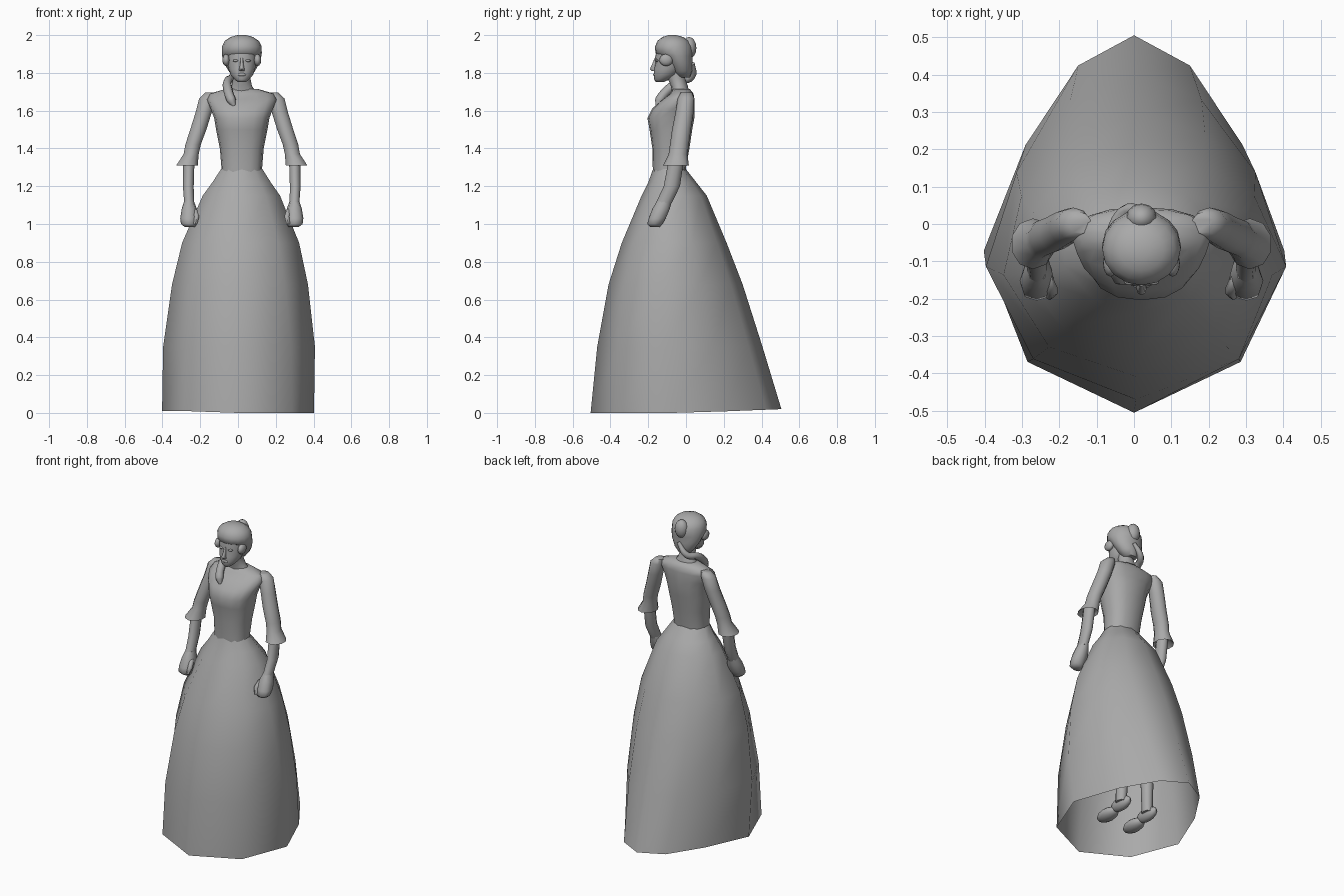
import bpy, bmesh
from math import sin, cos, pi, radians, copysign
from mathutils import Matrix

cube = bpy.data.objects.get("Cube")
if cube:
    bpy.data.objects.remove(cube, do_unlink=True)

grey = bpy.data.materials.new("plain grey")
grey.use_nodes = True
grey.diffuse_color = (0.4, 0.4, 0.4, 1)
grey.node_tree.nodes["Principled BSDF"].inputs["Base Color"].default_value = grey.diffuse_color

MID = 0.02  # the body stands slightly to one side of the skirt centre


def finish(obj, angle=60):
    obj.data.materials.append(grey)
    bpy.ops.object.select_all(action='DESELECT')
    obj.select_set(True)
    bpy.context.view_layer.objects.active = obj
    bpy.ops.object.shade_smooth_by_angle(angle=radians(angle))
    return obj


def add(name, bm, angle=60):
    bmesh.ops.recalc_face_normals(bm, faces=bm.faces)
    mesh = bpy.data.meshes.new(name)
    bm.to_mesh(mesh)
    bm.free()
    obj = bpy.data.objects.new(name, mesh)
    bpy.context.collection.objects.link(obj)
    return finish(obj, angle)


def skin(bm, rings, caps=True):
    """Bridge equal rings of points, optionally closing both ends."""
    loops = [[bm.verts.new(p) for p in ring] for ring in rings]
    n = len(loops[0])
    for a, b in zip(loops, loops[1:]):
        for i in range(n):
            j = (i + 1) % n
            bm.faces.new((a[i], a[j], b[j], b[i]))
    if caps:
        bm.faces.new(loops[0])
        bm.faces.new(loops[-1])


def loft(name, rings, side=1, n=12, square=1.0, caps=True, angle=60):
    """Horizontal oval rings: (z, centre x, centre y, half width, half depth)."""
    def bend(v):
        return copysign(abs(v) ** square, v)
    bm = bmesh.new()
    skin(bm, [[(MID + side * (cx + rx * bend(sin(2 * pi * i / n))),
                cy - ry * bend(cos(2 * pi * i / n)), z) for i in range(n)]
              for z, cx, cy, rx, ry in rings], caps)
    return add(name, bm, angle)


def ball(name, centre, size):
    bm = bmesh.new()
    bmesh.ops.create_uvsphere(bm, u_segments=12, v_segments=8, radius=1)
    x, y, z = centre
    bm.transform(Matrix.Translation((MID + x, y, z)) @ Matrix.Diagonal((*size, 1)))
    return add(name, bm)


# Skirt: ten sides, round at the waist, blending to a pointed hem
hem = [(0, -1), (.71, -.73), (1, -.14), (.72, .42), (.37, .84), (0, 1)]
skirt_rings = []
for z, half, front, back in [(.01, .402, -.505, .505), (.35, .402, -.47, .405),
                             (.68, .36, -.41, .3), (.9, .31, -.34, .215),
                             (1.15, .205, -.235, .11), (1.22, .155, -.2, .055),
                             (1.29, .11, -.175, 0)]:
    t = z / 1.29
    half_ring = []
    for i, (hx, hy) in enumerate(hem):
        a = pi * i / 5
        ux = hx * (1 - t) + 1.05 * sin(a) * t
        uy = hy * (1 - t) - cos(a) * t
        lift = .02 * max(uy, 0) if z < .1 else 0
        half_ring.append((half * ux, (front + back) / 2 + (back - front) / 2 * uy, z + lift))
    mirrored = [(-x, y, h) for x, y, h in half_ring[-2:0:-1]]
    skirt_rings.append([(x + MID * t, y, h) for x, y, h in half_ring + mirrored])
skirt_rings[0] = [(x, y, z - .01 * (x + .2 > 0)) for x, y, z in skirt_rings[0]]
bm = bmesh.new()
skin(bm, skirt_rings, caps=False)
add("skirt", bm, 75)

# Bodice, shoulders and neck
loft("bodice", [(1.26, 0, -.088, .108, .085), (1.3, 0, -.088, .108, .088),
                (1.4, 0, -.08, .116, .098), (1.5, 0, -.08, .136, .113),
                (1.56, 0, -.08, .146, .124), (1.61, 0, -.068, .165, .112),
                (1.66, 0, -.04, .185, .085), (1.69, 0, -.022, .17, .062),
                (1.715, 0, -.025, .085, .045)], n=16, square=.85)
loft("neck", [(1.69, 0, -.028, .085, .045), (1.73, 0, -.035, .054, .045),
              (1.77, 0, -.05, .046, .046), (1.82, 0, -.06, .046, .046)])

for label, s in (("left", 1), ("right", -1)):
    # Sleeve with a flared cuff folding back inside
    loft(label + "_sleeve", [(1.695, .165, .002, .03, .03), (1.665, .182, 0, .046, .044),
                             (1.59, .202, -.008, .045, .048), (1.5, .23, -.024, .045, .05),
                             (1.42, .258, -.035, .043, .05), (1.37, .268, -.042, .042, .05),
                             (1.31, .29, -.053, .06, .068), (1.34, .282, -.05, .035, .042)],
         s, n=10, angle=70)
    loft(label + "_forearm", [(1.36, .28, -.048, .032, .04), (1.2, .283, -.075, .03, .043),
                              (1.11, .279, -.118, .027, .042)], s, n=10)
    # Fist, curled fingers and thumb
    loft(label + "_hand", [(1.12, .279, -.115, .026, .04), (1.08, .278, -.132, .04, .046),
                           (1.03, .28, -.152, .046, .045), (1.0, .28, -.165, .042, .04),
                           (.985, .275, -.165, .028, .026)], s, n=8, square=.8)
    loft(label + "_thumb", [(1.08, .25, -.15, .014, .016), (1.04, .238, -.178, .015, .017),
                            (1.0, .246, -.192, .011, .012)], s, n=6)
    # Shoes under the skirt
    ball(label + "_shoe_toe", (s * .1 - MID, -.12, .045), (.048, .085, .036))
    ball(label + "_shoe_heel", (s * .1 - MID, 0, .065), (.036, .085, .042))
    loft(label + "_ankle", [(.06, .1, .025, .03, .035), (.25, .095, .03, .036, .04)], s, n=8)
    # Eyes and locks beside the face
    ball(label + "_eye", (s * .032, -.152, 1.865), (.016, .012, .007))
    ball(label + "_side_lock", (s * .083, -.105, 1.868), (.02, .036, .032))

# Face
loft("face", [(1.752, 0, -.138, .022, .022), (1.765, 0, -.128, .038, .04),
              (1.79, 0, -.107, .06, .063), (1.82, 0, -.096, .07, .074),
              (1.855, 0, -.086, .077, .076), (1.88, 0, -.084, .078, .08),
              (1.94, 0, -.075, .076, .076)], n=16)
loft("nose", [(1.81, 0, -.168, .013, .012), (1.82, 0, -.172, .014, .019),
              (1.845, 0, -.166, .009, .014), (1.88, 0, -.16, .007, .006)], n=8)
ball("lips", (0, -.165, 1.791), (.022, .009, .009))

# Hair cap, bun and long tail over the right shoulder
loft("hair", [(1.775, 0, -.015, .04, .035), (1.81, 0, -.02, .07, .053),
              (1.85, 0, -.032, .093, .066), (1.89, 0, -.05, .104, .085),
              (1.905, 0, -.062, .106, .1), (1.94, 0, -.066, .105, .098),
              (1.97, 0, -.068, .09, .083), (1.99, 0, -.07, .06, .055),
              (2.0, 0, -.072, .022, .02)], n=16)
ball("hair_bun", (0, .016, 1.932), (.042, .039, .058))

curve = bpy.data.curves.new("hair_tail", 'CURVE')
curve.dimensions = '3D'
curve.bevel_depth = 1
curve.bevel_resolution = 2
curve.resolution_u = 5
curve.use_fill_caps = True
spline = curve.splines.new('BEZIER')
path = [(.01, .035, 1.85, .012), (-.045, .03, 1.78, .02), (-.075, -.035, 1.755, .022),
        (-.073, -.095, 1.71, .025), (-.055, -.14, 1.655, .025), (-.04, -.152, 1.625, .01)]
spline.bezier_points.add(len(path) - 1)
for point, (x, y, z, r) in zip(spline.bezier_points, path):
    point.co = (MID + x, y, z)
    point.radius = r
    point.handle_left_type = point.handle_right_type = 'AUTO'
tail = bpy.data.objects.new("hair_tail", curve)
bpy.context.collection.objects.link(tail)
bpy.ops.object.select_all(action='DESELECT')
tail.select_set(True)
bpy.context.view_layer.objects.active = tail
bpy.ops.object.convert(target='MESH')
finish(bpy.context.view_layer.objects.active)
